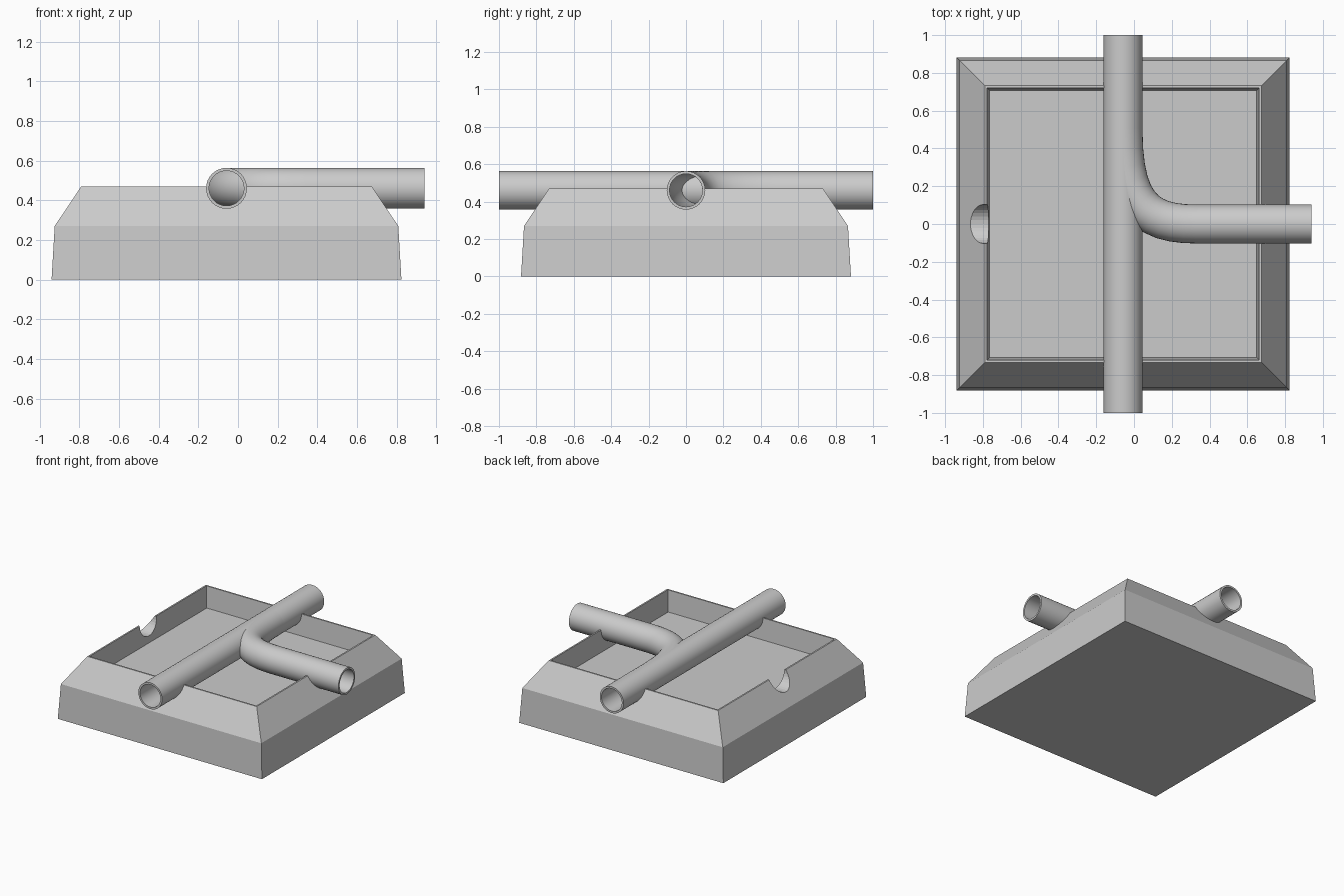
import bpy, bmesh
from math import sin, cos, pi
from mathutils import Vector
from mathutils.geometry import interpolate_bezier

if "Cube" in bpy.data.objects:
    bpy.data.objects.remove(bpy.data.objects["Cube"])

CX, PZ = -0.058, 0.46      # tray centre and pipe height
R_OUT, R_IN, SIDES = 0.103, 0.088, 32


def make_object(name, bm):
    bmesh.ops.recalc_face_normals(bm, faces=bm.faces)
    mesh = bpy.data.meshes.new(name)
    bm.to_mesh(mesh)
    bm.free()
    ob = bpy.data.objects.new(name, mesh)
    bpy.context.collection.objects.link(ob)
    return ob


def bridge(bm, a, b):
    n = len(a)
    for i in range(n):
        bm.faces.new((a[i], a[(i + 1) % n], b[(i + 1) % n], b[i]))


def sweep_rings(bm, path, radius):
    # circular sections along a path lying in the horizontal plane
    rings = []
    for i, p in enumerate(path):
        t = (path[min(i + 1, len(path) - 1)] - path[max(i - 1, 0)]).normalized()
        side = t.cross(Vector((0, 0, 1)))
        rings.append([bm.verts.new(p + side * radius * cos(2 * pi * k / SIDES)
                                   + Vector((0, 0, radius * sin(2 * pi * k / SIDES))))
                      for k in range(SIDES)])
    for a, b in zip(rings, rings[1:]):
        bridge(bm, a, b)
    return rings


def tube(name, path):
    bm = bmesh.new()
    outer = sweep_rings(bm, path, R_OUT)
    inner = sweep_rings(bm, path, R_IN)
    for end in (0, -1):
        bridge(bm, outer[end], inner[end])
    ob = make_object(name, bm)
    bpy.ops.object.select_all(action='DESELECT')
    ob.select_set(True)
    bpy.context.view_layer.objects.active = ob
    bpy.ops.object.shade_smooth_by_angle(angle=0.6)
    return ob


def rod(name, a, b):
    bm = bmesh.new()
    rings = sweep_rings(bm, [a, b], R_OUT)
    bm.faces.new(rings[0])
    bm.faces.new(rings[-1])
    return make_object(name, bm)


# tray: square sections up the outside, over the rim and down to the floor
bm = bmesh.new()
loops = []
for half, z in ((0.882, 0), (0.866, 0.27), (0.732, 0.47), (0.72, 0.47), (0.707, 0.305)):
    loops.append([bm.verts.new((CX + sx * half, sy * half, z))
                  for sx, sy in ((-1, -1), (1, -1), (1, 1), (-1, 1))])
for a, b in zip(loops, loops[1:]):
    bridge(bm, a, b)
bm.faces.new(loops[0])
bm.faces.new(loops[-1])
tray = make_object("tray", bm)

# round notches in the middle of all four walls
cutters = [rod("notch_cutter", Vector((CX, -1.2, PZ)), Vector((CX, 1.2, PZ))),
           rod("notch_cutter", Vector((-1.2, 0, PZ)), Vector((1.2, 0, PZ)))]
bpy.context.view_layer.objects.active = tray
for cutter in cutters:
    cutter.hide_render = True
    mod = tray.modifiers.new("notch", 'BOOLEAN')
    mod.operation, mod.solver, mod.object = 'DIFFERENCE', 'EXACT', cutter
    bpy.ops.object.modifier_apply(modifier=mod.name)
for cutter in cutters:
    bpy.data.objects.remove(cutter)

# straight pipe
tube("main_pipe", [Vector((CX, -1, PZ)), Vector((CX, 1, PZ))])

# branch pipe curving into the straight pipe
bend = interpolate_bezier(Vector((0.33, 0, PZ)), Vector((0.08, 0, PZ)),
                          Vector((CX, 0.08, PZ)), Vector((CX, 0.5, PZ)), 12)
tube("branch_pipe", [Vector((0.94, 0, PZ)), Vector((0.34, 0, PZ))] + list(bend))
